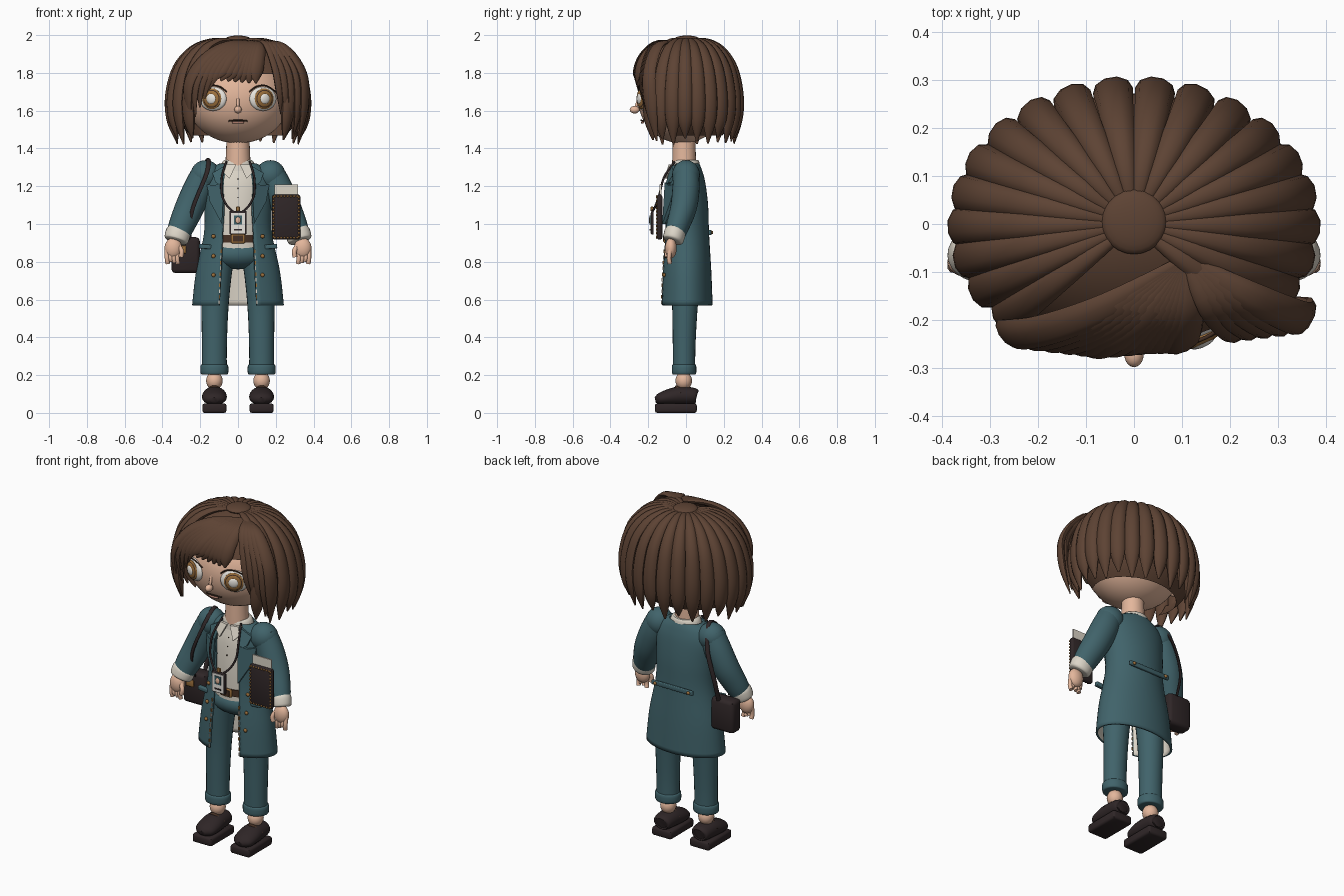
import bpy, bmesh, math
from mathutils import Vector, Matrix

if "Cube" in bpy.data.objects:
    bpy.data.objects.remove(bpy.data.objects["Cube"])


def material(name, *rgb):
    m = bpy.data.materials.new(name)
    m.use_nodes = True
    m.diffuse_color = (*rgb, 1)
    m.node_tree.nodes["Principled BSDF"].inputs["Base Color"].default_value = (*rgb, 1)
    return m


HAIR = material("brown_hair", .11, .056, .034)
SKIN = material("skin", .77, .47, .33)
TEAL = material("teal_cloth", .052, .125, .145)
CREAM = material("cream_cloth", .72, .67, .58)
DARK = material("dark_leather", .028, .019, .02)
GOLD = material("gold", .33, .16, .045)
BELT = material("belt_brown", .06, .03, .018)
WHITE = material("eye_white", .8, .77, .72)
LIP = material("lip", .42, .2, .15)


def finish(name, bm, *mats, fix=True):
    if fix:
        bmesh.ops.recalc_face_normals(bm, faces=bm.faces)
    mesh = bpy.data.meshes.new(name)
    bm.to_mesh(mesh)
    bm.free()
    for m in mats:
        mesh.materials.append(m)
    mesh.shade_smooth()
    mesh.set_sharp_from_angle(angle=.8)
    ob = bpy.data.objects.new(name, mesh)
    bpy.context.collection.objects.link(ob)
    return ob


def spline(rows, steps):
    out, last = [], len(rows) - 1
    for i in range(last):
        quad = list(zip(rows[max(i - 1, 0)], rows[i], rows[i + 1], rows[min(i + 2, last)]))
        for k in range(steps):
            t = k / steps
            out.append([q + .5 * t * (r - p + t * (2*p - 5*q + 4*r - s + t * (3*q - p - 3*r + s)))
                        for p, q, r, s in quad])
    return out + [list(rows[-1])]


def tube(name, rows, mat, centre=None, out=(0, -1, 0), n=16, steps=5):
    """Sweep an ellipse along rows of (x, y, z, half width, half depth)."""
    rows = spline(rows, steps)
    pts = [Vector(r[:3]) for r in rows]
    bm, rings = bmesh.new(), []
    for i, (p, r) in enumerate(zip(pts, rows)):
        along = (pts[min(i + 1, len(pts) - 1)] - pts[max(i - 1, 0)]).normalized()
        face = p - Vector(centre) if centre else Vector(out)
        side = along.cross(face).normalized()
        up = side.cross(along)
        w, d = max(r[3], .001), max(r[4], .001)
        rings.append([bm.verts.new(p + side * w * math.cos(a) + up * d * math.sin(a))
                      for a in (math.tau * k / n for k in range(n))])
    for a, b in zip(rings, rings[1:]):
        for k in range(n):
            bm.faces.new((a[k], a[(k + 1) % n], b[(k + 1) % n], b[k]))
    bm.faces.new(rings[0])
    bm.faces.new(rings[-1])
    return finish(name, bm, mat)


def cord(name, pts, radius, mat, n=8):
    return tube(name, [(*p, radius, radius) for p in pts], mat, out=(.3, -1, .2), n=n)


def ball(name, loc, size, mat, turn=0, seg=24):
    bm = bmesh.new()
    bmesh.ops.create_uvsphere(bm, u_segments=seg, v_segments=seg // 2, radius=1)
    bm.transform(Matrix.Translation(loc) @ Matrix.Rotation(turn, 4, "Z") @ Matrix.Diagonal((*size, 1)))
    return finish(name, bm, mat)


def box(name, loc, size, mat, bevel=.006, tilt=0):
    bm = bmesh.new()
    bmesh.ops.create_cube(bm, size=1)
    bm.transform(Matrix.Translation(loc) @ Matrix.Rotation(tilt, 4, "Y") @ Matrix.Diagonal((*size, 1)))
    if bevel:
        bmesh.ops.bevel(bm, geom=bm.edges[:], offset=bevel, segments=2, affect="EDGES", profile=.5)
    return finish(name, bm, mat)


# Coat outline by height: z, half width, half depth, half opening
COAT = [(.57, .243, .141, .1), (.75, .222, .134, .09), (.95, .18, .122, .083), (1.1, .178, .117, .075),
        (1.22, .18, .102, .085), (1.285, .152, .085, .08), (1.32, .1, .07, .065)]


def coat_y(x, z):
    lo, hi = next((p, q) for p, q in zip(COAT, COAT[1:]) if z <= q[0])
    t = (z - lo[0]) / (hi[0] - lo[0])
    a, b = (lo[k] + t * (hi[k] - lo[k]) for k in (1, 2))
    return -b * math.sqrt(max(0, 1 - (x / a) ** 2))


def plate(name, outline, lift, mat, side):
    bm = bmesh.new()
    f = bm.faces.new([bm.verts.new((side * x, coat_y(x, z) - lift, z)) for x, z in outline])
    ext = bmesh.ops.extrude_face_region(bm, geom=[f])
    for v in ext["geom"]:
        if isinstance(v, bmesh.types.BMVert):
            v.co.y += .016
    return finish(name, bm, mat)


# Coat shell with a cream lining
bm, cols, grid = bmesh.new(), 48, []
for z, a, b, gap in spline(COAT, 5):
    start = math.asin(gap / a)
    angles = [start + (math.tau - 2 * start) * k / cols for k in range(cols + 1)]
    grid.append([bm.verts.new((a * math.sin(t), -b * math.cos(t), z)) for t in angles])
for lo, hi in zip(grid, grid[1:]):
    for k in range(cols):
        bm.faces.new((lo[k], lo[k + 1], hi[k + 1], hi[k]))
shell = finish("coat", bm, TEAL, CREAM, fix=False).modifiers.new("lining", "SOLIDIFY")
shell.thickness, shell.offset, shell.material_offset = .012, -1, 1

# Blouse, collar, belt, hips, neck
tube("blouse", [(0, 0, .86, .14, .1), (0, 0, 1.05, .145, .103), (0, 0, 1.2, .15, .092),
                (0, 0, 1.28, .115, .074), (0, 0, 1.325, .075, .062)], CREAM, n=32)
tube("collar", [(0, 0, 1.28, .1, .077), (0, 0, 1.325, .085, .071), (0, 0, 1.34, .072, .064)], CREAM, n=32)
tube("belt", [(0, 0, .903, .147, .108), (0, 0, .943, .147, .108)], BELT, n=32)
box("belt_buckle", (0, -.112, .923), (.075, .012, .05), GOLD)
box("buckle_centre", (0, -.119, .923), (.055, .006, .032), BELT, 0)
ball("trouser_hips", (0, -.005, .84), (.165, .105, .08), TEAL)
tube("neck", [(0, -.01, 1.28, .07, .064), (0, -.01, 1.37, .064, .062), (0, -.01, 1.48, .06, .058)], SKIN, n=24)
for k in range(3):
    z = 1.14 + k * .05
    ball("blouse_button", (0, coat_y(0, z) + .007, z), (.004, .004, .004), BELT, seg=8)

for s in (-1, 1):
    # Lapels, pockets, edge stitching and buttons
    plate("coat_collar", [(.06, 1.315), (.135, 1.27), (.12, 1.22), (.08, 1.2)], .018, TEAL, s)
    plate("lapel", [(.075, 1.22), (.125, 1.205), (.165, 1.21), (.15, 1.12), (.085, 1.0)], .02, TEAL, s)
    plate("blouse_wing", [(.01, 1.315), (.06, 1.315), (.075, 1.27), (.045, 1.24)], .02, CREAM, s)
    box("pocket_flap", (s * .165, coat_y(.165, .88) - .006, .88), (.085, .024, .024), TEAL, .004, s * -.08)
    for k in range(10):
        z = .585 + .03 * k
        x = .1 - .04 * (z - .57)
        box("edge_stitch", (s * x, coat_y(x, z) - .002, z), (.007, .006, .018), (CREAM, GOLD)[k % 2], 0)
    for z in (.935, .83, .73):
        ball("coat_button", (s * .13, coat_y(.13, z) - .006, z), (.011, .008, .011), GOLD, seg=12)

    # Sleeve, cuff and hand
    ball("shoulder", (s * .172, 0, 1.258), (.08, .074, .08), TEAL)
    tube("sleeve", [(s * .17, 0, 1.28, .07, .066), (s * .21, 0, 1.19, .078, .072), (s * .255, -.012, 1.09, .077, .07),
                    (s * .295, -.04, 1, .07, .062), (s * .315, -.058, .95, .063, .056)], TEAL, n=24)
    tube("sleeve_cuff", [(s * .312, -.055, .965, .058, .05), (s * .316, -.058, .955, .066, .057),
                         (s * .327, -.067, .918, .064, .055), (s * .33, -.07, .908, .05, .045)], CREAM, n=24, steps=4)
    ball("palm", (s * .343, -.08, .872), (.046, .031, .055), SKIN)
    for k in range(4):
        x = .322 + k * .018
        cord("finger", [(s * x, -.083, .865), (s * x, -.09, .82), (s * (x - .004), -.085, .79 + .008 * (k % 3))], .0125, SKIN)
    cord("thumb", [(s * .315, -.085, .885), (s * .298, -.1, .855), (s * .302, -.1, .825)], .0135, SKIN)

    # Leg, turn-up, ankle and shoe
    tube("trouser_leg", [(s * .09, 0, .85, .075, .085), (s * .112, -.003, .73, .078, .08), (s * .122, -.006, .55, .071, .067),
                         (s * .125, -.01, .35, .066, .06), (s * .125, -.01, .21, .066, .059)], TEAL, n=24)
    tube("trouser_cuff", [(s * .125, -.01, .203, .062, .056), (s * .125, -.01, .21, .073, .064),
                          (s * .125, -.01, .25, .073, .064), (s * .125, -.01, .258, .062, .056)], TEAL, n=24, steps=3)
    ball("ankle", (s * .125, -.012, .17, ), (.044, .044, .048), SKIN)
    box("shoe_sole", (s * .125, -.054, .025), (.128, .222, .05), DARK, .012)
    tube("shoe_upper", [(s * .125, .057, .088, .035, .03), (s * .125, .045, .089, .054, .043),
                        (s * .125, -.03, .09, .063, .05), (s * .125, -.09, .083, .066, .043),
                        (s * .125, -.14, .073, .055, .031), (s * .125, -.163, .068, .02, .014)],
         DARK, out=(0, 0, 1), n=20)
    cord("shoe_strap", [(s * .125 - .055, -.03, .1), (s * .125, -.05, .138), (s * .125 + .055, -.03, .1)], .009, BELT)

    # Eye with ringed iris, lash and ear
    turn = s * .42
    def on_eye(step):
        return (s * (.132 + .4 * step), -.221 - step, 1.663)
    ball("eye_white", on_eye(0), (.078, .025, .064), WHITE, turn)
    for name, step, r, m in (("iris_rim", .016, .055, GOLD), ("iris_shade", .018, .05, BELT), ("iris", .02, .045, GOLD),
                             ("pupil", .022, .034, BELT), ("eye_glint", .025, .028, WHITE)):
        ball(name, on_eye(step), (r, .011, r), m, turn)
    cord("upper_lash", [(s * .06, -.248, 1.70), (s * .1, -.25, 1.728), (s * .15, -.236, 1.732), (s * .2, -.202, 1.70)], .004, BELT)
    ball("ear", (s * .275, 0, 1.63), (.035, .03, .055), SKIN)

# Back strap of the coat
box("back_strap", (0, .126, .955), (.27, .016, .026), TEAL, .004)
for s in (-1, 1):
    ball("back_button", (s * .11, .136, .955), (.01, .008, .01), GOLD, seg=12)

# Head
ball("head", (0, -.02, 1.665), (.275, .235, .238), SKIN, seg=48)
ball("nose", (0, -.272, 1.605), (.02, .026, .02), SKIN)
cord("nose_bridge", [(0, -.247, 1.67), (0, -.26, 1.635), (0, -.268, 1.605)], .008, SKIN)
cord("mouth", [(-.05, -.226, 1.545), (0, -.238, 1.55), (.05, -.226, 1.545)], .004, BELT)
cord("lower_lip", [(-.03, -.228, 1.538), (0, -.234, 1.537), (.03, -.228, 1.538)], .006, LIP)

# Hair cap, open over the face and neck
cap = ball("hair_cap", (0, 0, 1.68), (.352, .272, .298), HAIR, seg=48)
bm = bmesh.new()
bm.from_mesh(cap.data)
bmesh.ops.delete(bm, geom=[v for v in bm.verts if v.co.z < 1.455 or (v.co.y < -.1 and v.co.z < 1.77)], context="VERTS")
bm.to_mesh(cap.data)
bm.free()
ball("crown", (0, .005, 1.978), (.068, .068, .02), HAIR)

# Radial locks around the back and sides
HEAD = (0, 0, 1.65)
FALL = [(.14, 1.972, .012), (.4, 1.968, .022), (.68, 1.922, .031), (.9, 1.823, .038),
        (1, 1.68, .042), (.985, 1.55, .038), (.92, 1.44, .005)]
for s in (-1, 1):
    for k in range(10):
        t = math.radians(7 + 14 * k)
        rows = [(s * .358 * f * math.sin(t), .278 * f * math.cos(t), z, w, .7 * w) for f, z, w in FALL]
        x, y, z, w, d = rows[-1]
        rows[-1] = (x, y, z + .018 * math.sin(k * 2.3 + s), w, d)
        tube("hair_lock", rows, HAIR, centre=HEAD, n=10)

# Swept fringe, blended between key strands from the parting
PART = (.11, -.075, 1.965)
NEAR = [PART, (.115, -.17, 1.94), (.105, -.23, 1.87), (.095, -.252, 1.80), (.095, -.26, 1.745)]
MID = [PART, (.04, -.175, 1.945), (-.04, -.235, 1.88), (-.09, -.257, 1.81), (-.13, -.258, 1.76)]
FAR = [PART, (-.05, -.17, 1.95), (-.18, -.22, 1.87), (-.262, -.228, 1.73), (-.25, -.2, 1.52)]
INNER = [PART, (.16, -.165, 1.945), (.205, -.21, 1.83), (.228, -.215, 1.7), (.228, -.195, 1.58)]
OUTER = [PART, (.24, -.15, 1.94), (.34, -.195, 1.8), (.352, -.185, 1.62), (.32, -.155, 1.44)]
WIDTH = (.014, .032, .038, .036, .005)


def fan(name, first, second, count):
    for k in range(count):
        f = k / (count - 1)
        rows = [(*Vector(a).lerp(Vector(b), f), w, w * .5) for a, b, w in zip(first, second, WIDTH)]
        tube(name, rows, HAIR, centre=HEAD, n=10)


fan("fringe_lock", NEAR, MID, 7)
fan("swept_lock", MID, FAR, 6)
fan("side_lock", INNER, OUTER, 5)

# Shoulder bag
box("bag", (-.277, .02, .835), (.15, .085, .19), DARK, .02)
box("bag_clasp", (-.3, -.026, .865), (.05, .01, .04), GOLD, .004)
strap = [(-.255, .055, .92), (-.25, .09, 1.05), (-.2, .085, 1.22), (-.16, .01, 1.342),
         (-.165, -.085, 1.27), (-.24, -.09, 1.08), (-.265, -.03, .92)]
tube("bag_strap", [(*p, .012, .007) for p in strap], DARK, centre=(-.17, 0, 1.1), n=8)

# Notebook with loose paper and gold studs
box("notebook", (.255, -.14, 1.037), (.15, .03, .24), DARK, .013)
box("notebook_paper", (.255, -.135, 1.152), (.125, .008, .115), CREAM, 0)
for s in (-1, 1):
    for k in range(12):
        ball("notebook_stud", (.255 + s * .067, -.155, .933 + .019 * k), (.006, .005, .006), GOLD, seg=8)
    for k in range(8):
        ball("notebook_stud", (.195 + .017 * k, -.155, 1.037 + s * .11), (.006, .005, .006), GOLD, seg=8)

# Badge on a neck cord
for s in (-1, 1):
    cord("neck_cord", [(s * .062, -.06, 1.33), (s * .085, -.115, 1.25), (s * .086, -.14, 1.16),
                       (s * .06, -.16, 1.1), (s * .025, -.178, 1.065)], .006, DARK)
box("badge", (0, -.178, 1.007), (.09, .014, .125), DARK, .005)
box("badge_card", (0, -.186, 1.005), (.076, .006, .108), WHITE, 0)
box("badge_photo", (0, -.19, 1.022), (.04, .005, .048), TEAL, 0)
ball("badge_portrait", (0, -.192, 1.02), (.014, .005, .018), SKIN, seg=12)
box("badge_line", (0, -.19, .97), (.04, .004, .008), DARK, 0)
box("badge_clip", (0, -.18, 1.08), (.02, .014, .024), GOLD, .003)
